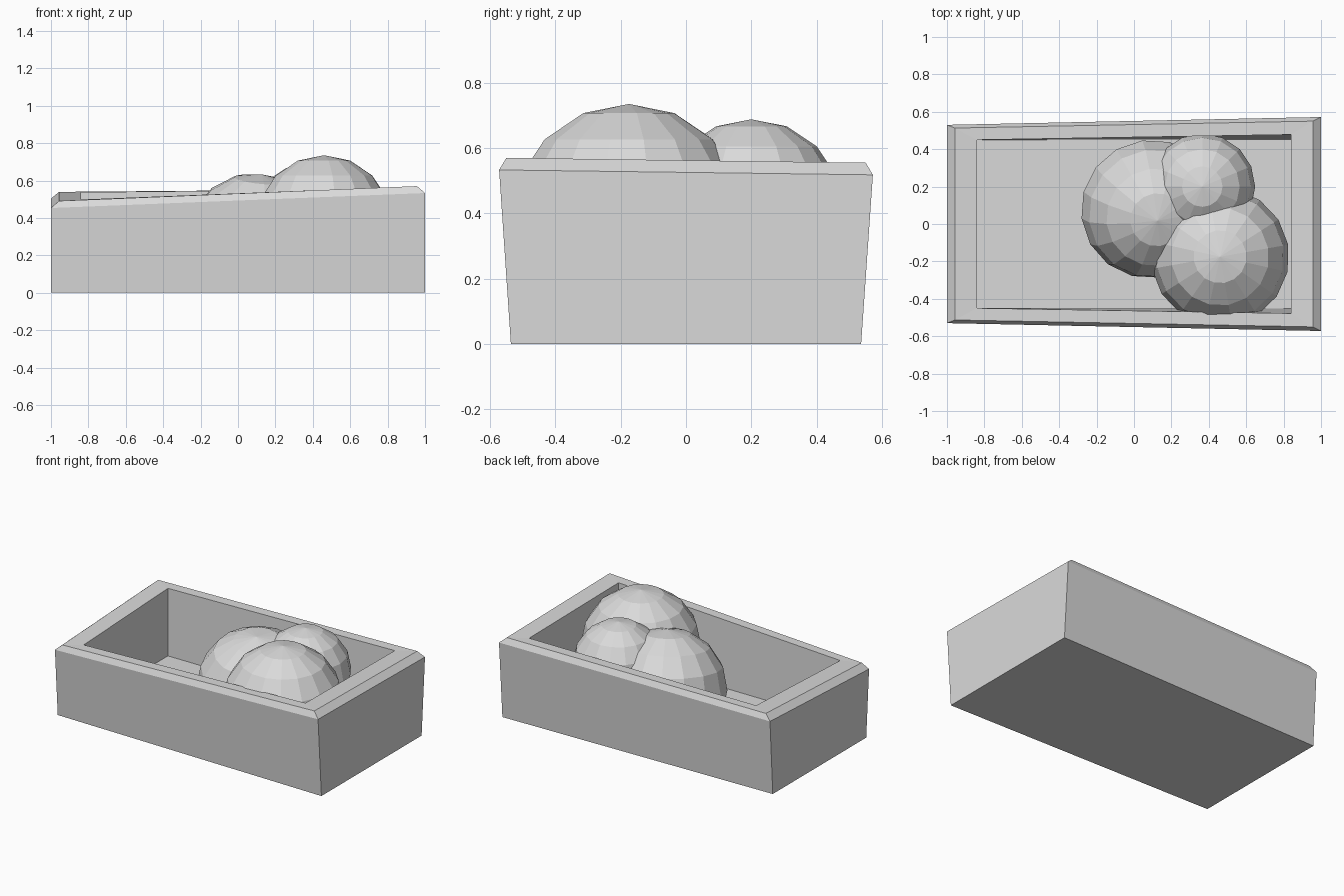
import bpy, bmesh
from math import radians
from mathutils import Matrix

cube = bpy.data.objects.get("Cube")
if cube:
    bpy.data.objects.remove(cube, do_unlink=True)

# One plain grey for everything
grey = bpy.data.materials.new("plain grey")
grey.use_nodes = True
grey.diffuse_color = (0.7, 0.7, 0.7, 1)
grey.node_tree.nodes["Principled BSDF"].inputs["Base Color"].default_value = (0.7, 0.7, 0.7, 1)


def make_object(name, bm):
    bmesh.ops.recalc_face_normals(bm, faces=bm.faces)
    mesh = bpy.data.meshes.new(name)
    bm.to_mesh(mesh)
    bm.free()
    mesh.materials.append(grey)
    obj = bpy.data.objects.new(name, mesh)
    bpy.context.collection.objects.link(obj)
    return obj


def rim_height(x, y):
    """Uneven rim: blends the heights of its four corners."""
    u, v = (x + 0.955) / 1.91, (y + 0.53) / 1.06
    front = 0.49 + (0.57 - 0.49) * u
    back = 0.54 + (0.555 - 0.54) * u
    return front + (back - front) * v


# Trough: four-cornered rings from the base, over the rim, down to the floor.
# Each ring has half length, half width at the left end and at the right end.
bm = bmesh.new()
rings = []
for half_x, y_narrow, y_wide, level, drop in (
        (1.0, 0.5, 0.536, 0.0, 0),
        (1.0, 0.53, 0.572, None, 0.037),
        (0.957, 0.513, 0.55, None, 0),
        (0.84, 0.45, 0.478, None, 0),
        (0.84, 0.45, 0.452, 0.08, 0)):
    corners = [(-half_x, -y_narrow), (half_x, -y_wide), (half_x, y_wide), (-half_x, y_narrow)]
    ring = []
    for x, y in corners:
        inside = max(-0.955, min(0.955, x)), max(-0.53, min(0.53, y))
        z = level if level is not None else rim_height(*inside) - drop
        ring.append(bm.verts.new((x, y, z)))
    rings.append(ring)
for low, high in zip(rings, rings[1:]):
    for i in range(4):
        j = (i + 1) % 4
        bm.faces.new((low[i], low[j], high[j], high[i]))
bm.faces.new(rings[0])
bm.faces.new(rings[-1])
make_object("trough", bm)


# Faceted boulders sunk into the trough, cut flat just under its floor
def boulder(name, centre, radius, tilt, spin):
    bm = bmesh.new()
    bmesh.ops.create_uvsphere(bm, u_segments=16, v_segments=8, radius=radius)
    turn = Matrix.Rotation(radians(spin), 4, "Z") @ Matrix.Rotation(radians(tilt), 4, "X")
    bm.transform(Matrix.Translation(centre) @ turn)
    bmesh.ops.bisect_plane(bm, geom=bm.verts[:] + bm.edges[:] + bm.faces[:],
                           plane_co=(0, 0, 0.04), plane_no=(0, 0, 1), clear_inner=True)
    bmesh.ops.holes_fill(bm, edges=[e for e in bm.edges if e.is_boundary], sides=0)
    make_object(name, bm)


boulder("left_front_boulder", (0.46, -0.175, 0.365), 0.37, 0, 10)
boulder("middle_boulder", (0.09, 0.08, 0.265), 0.375, 11, 30)
boulder("left_back_boulder", (0.365, 0.2, 0.405), 0.283, 0, 0)
